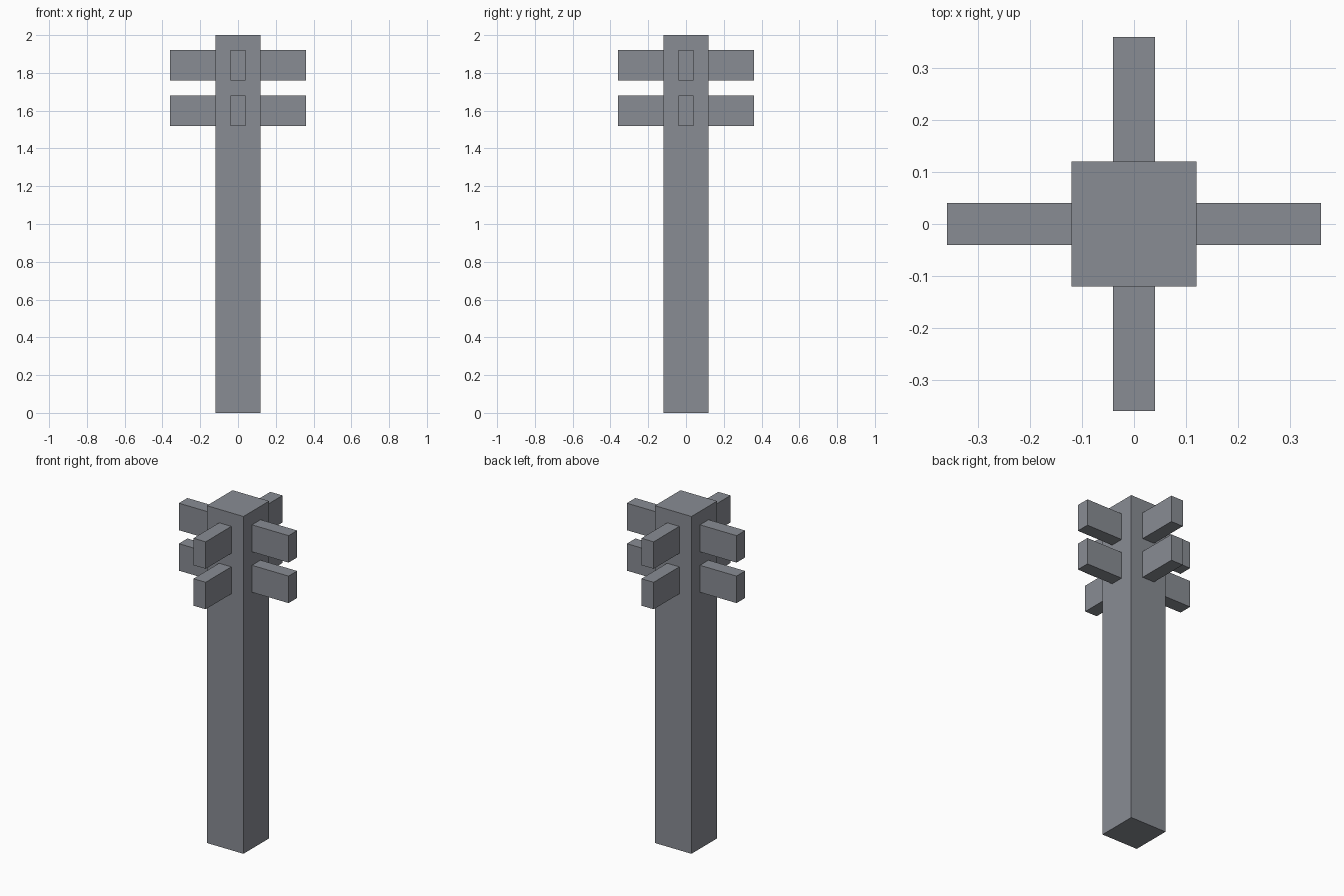
import bpy
from math import cos, sin, pi
from mathutils import Matrix, Vector

default = bpy.data.objects.get("Cube")
if default:
    bpy.data.objects.remove(default, do_unlink=True)

# Single stone grey used everywhere
grey = bpy.data.materials.new("stone_grey")
grey.use_nodes = True
colour = (0.25, 0.265, 0.295, 1)
grey.diffuse_color = colour
bsdf = grey.node_tree.nodes["Principled BSDF"]
bsdf.inputs["Base Color"].default_value = colour
bsdf.inputs["Roughness"].default_value = 0.9


def box(name, size, centre, turn=0):
    """Box of a given size, turned about z around its own centre."""
    bpy.ops.mesh.primitive_cube_add(size=1)
    obj = bpy.context.object
    obj.name = name
    obj.data.transform(Matrix.Rotation(turn, 4, "Z") @ Matrix.Diagonal(Vector((*size, 1))))
    obj.location = centre
    obj.data.materials.append(grey)
    return obj


# Square post
box("post", (0.24, 0.24, 2), (0, 0, 1))

# Two tiers of four arms around the top of the post
reach = 0.24
for tier, z in (("lower", 1.6), ("upper", 1.84)):
    for i, side in enumerate(("left", "back", "right", "front")):
        a = i * pi / 2
        box(f"{tier}_{side}_arm", (0.24, 0.08, 0.16), (reach * cos(a), reach * sin(a), z), a)
